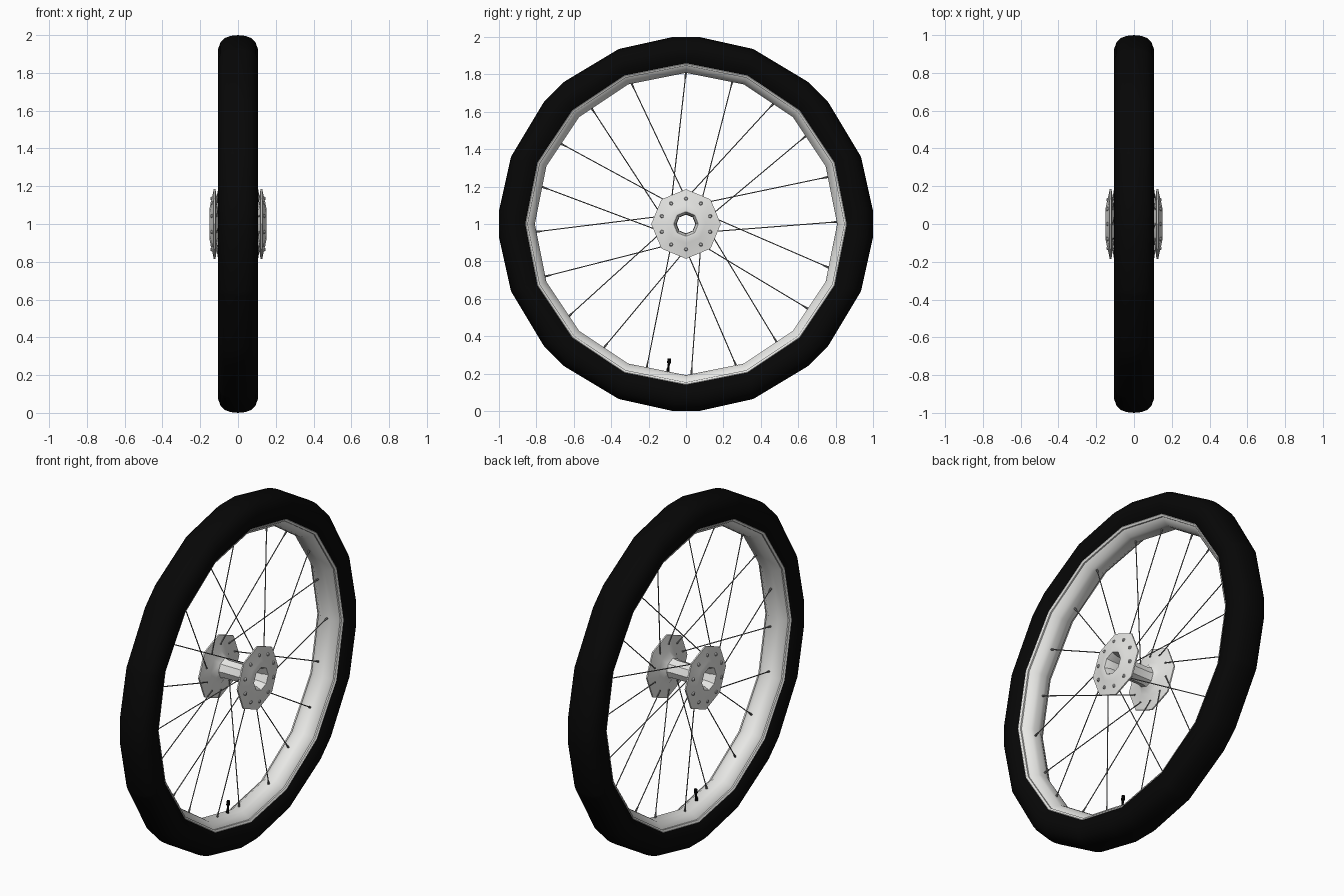
import bpy, bmesh, math
from mathutils import Vector

if "Cube" in bpy.data.objects:
    bpy.data.objects.remove(bpy.data.objects["Cube"])

def material(name, c):
    m = bpy.data.materials.new(name)
    m.diffuse_color = (*c, 1)
    m.use_nodes = True
    m.node_tree.nodes["Principled BSDF"].inputs["Base Color"].default_value = m.diffuse_color
    return m

BLACK = material("black_rubber", (0.002, 0.002, 0.002))
METAL = material("light_metal", (0.8, 0.8, 0.78))
STEEL = material("spoke_steel", (0.2, 0.2, 0.2))
HEAD = material("spoke_head_grey", (0.55, 0.55, 0.55))

def finish(bm, name, mat, angle=30):
    bmesh.ops.recalc_face_normals(bm, faces=bm.faces)
    me = bpy.data.meshes.new(name)
    bm.to_mesh(me)
    bm.free()
    me.materials.append(mat)
    ob = bpy.data.objects.new(name, me)
    bpy.context.collection.objects.link(ob)
    bpy.context.view_layer.objects.active = ob
    ob.select_set(True)
    bpy.ops.object.shade_smooth_by_angle(angle=math.radians(angle))
    ob.select_set(False)
    return ob

def point(x, r, deg):
    a = math.radians(deg)
    return Vector((x, r * math.cos(a), 1 + r * math.sin(a)))

def polygon_radius(corners, deg):
    """Radius of a unit polygon with the given corner angles, at one angle."""
    deg %= 360
    ring = corners + [corners[0] + 360]
    for a, b in zip(ring, ring[1:]):
        d = deg if deg >= a else deg + 360
        if a <= d <= b:
            half, mid = (b - a) / 2, (a + b) / 2
            return math.cos(math.radians(half)) / math.cos(math.radians(d - mid))
    return 1

def lathe(name, profile, angles, mat, radius=lambda i, r, a: r):
    """Spin a closed (x, r) profile around the axle."""
    bm = bmesh.new()
    rings = [[bm.verts.new(point(x, radius(i, r, a), a)) for i, (x, r) in enumerate(profile)]
             for a in angles]
    n = len(profile)
    for k, ring in enumerate(rings):
        nxt = rings[(k + 1) % len(rings)]
        for i in range(n):
            j = (i + 1) % n
            bm.faces.new((ring[i], ring[j], nxt[j], nxt[i]))
    return finish(bm, name, mat)

def rod(bm, p, q, r1, r2, sides=6):
    d = q - p
    mtx = d.to_track_quat('Z', 'Y').to_matrix().to_4x4()
    mtx.translation = (p + q) / 2
    bmesh.ops.create_cone(bm, cap_ends=True, segments=sides, radius1=r1, radius2=r2,
                          depth=d.length, matrix=mtx)

def mirrored(half):
    """Close a profile listed from +x by mirroring it to -x."""
    return half + [(-x, r) for x, r in reversed(half) if x > 0]

# Tyre: irregular 24-sided tread blending into the 16-sided rim
rim_angles = [22.5 * k for k in range(16)]
tread = [90 * q + a for q in range(4) for a in (4, 21, 41, 49, 69, 86)]
half = [(0, 1.0024), (0.04, 0.998), (0.07, 0.987), (0.092, 0.965), (0.105, 0.93),
        (0.102, 0.90), (0.09, 0.87), (0.08, 0.855)]
blend = [0, 0, 0, 0, 0.3, 0.6, 0.9, 1]
blend = blend + blend[:0:-1]

def tyre_radius(i, r, a):
    t = blend[i]
    return r * ((1 - t) * polygon_radius(tread, a) + t * polygon_radius(rim_angles, a))

lathe("tyre", mirrored(half), sorted(tread + rim_angles), BLACK, tyre_radius)

# Rim: lips and an inward bulging channel
lathe("rim", mirrored([(0.078, 0.875), (0.084, 0.857), (0.078, 0.846), (0.07, 0.846),
                       (0.064, 0.836), (0.034, 0.812), (0.015, 0.808)]),
      rim_angles, METAL)

# Hub: open octagonal tube with a thin flange, conical boss and funnel on each side
flange = [(0.060, 0.050), (0.120, 0.053), (0.150, 0.066), (0.152, 0.076), (0.146, 0.105),
          (0.131, 0.172), (0.129, 0.186), (0.121, 0.186), (0.117, 0.172),
          (0.108, 0.095), (0.085, 0.058), (0.060, 0.053)]
lathe("hub", flange + [(-x, r) for x, r in reversed(flange)],
      [45 * k for k in range(8)], METAL)

# Spokes with nipples: twenty crossed wires, alternating between the flanges
drift = [0.8, 0.3, 0.3, 0, 0, 0, 3.2, 3.2, 3.3, 3.5, 3, 2.4, 2.2, 2.4, 2.7, 2, 1.5, 1.5, 1.2, 1]
wires, nipples, heads = bmesh.new(), bmesh.new(), bmesh.new()
for k in range(20):
    a = 18 * k
    side, turn = (1, -18) if k % 2 == 0 else (-1, 36)
    rim_a = a + drift[k]
    outer = point(0.012 * side, 0.812 * polygon_radius(rim_angles, rim_a), rim_a)
    inner = point(0.112 * side, 0.135, a + turn)
    rod(wires, inner, outer, 0.003, 0.003, 5)
    rod(nipples, outer.lerp(inner, 0.05), outer, 0.004, 0.006)
    # bent end through the flange and its round head outside
    rod(wires, inner - Vector((0.004 * side, 0, 0)), inner + Vector((0.025 * side, 0, 0)),
        0.005, 0.005)
    tip = point(0.137 * side, 0.135, a + turn)
    rod(heads, tip - Vector((0.004 * side, 0, 0)), tip + Vector((0.008 * side, 0, 0)),
        0.012, 0.007, 8)
finish(wires, "spokes", STEEL)
finish(nipples, "spoke_nipples", STEEL)
finish(heads, "spoke_heads", HEAD)

# Valve: stem with a wider cap pointing to the hub
valve = bmesh.new()
for r1, r2, w1, w2 in ((0.82, 0.78, 0.011, 0.008), (0.78, 0.75, 0.006, 0.006),
                       (0.75, 0.725, 0.011, 0.009)):
    rod(valve, point(0, r1, 263.0), point(0, r2, 263.0), w1, w2, 8)
finish(valve, "valve", BLACK)
